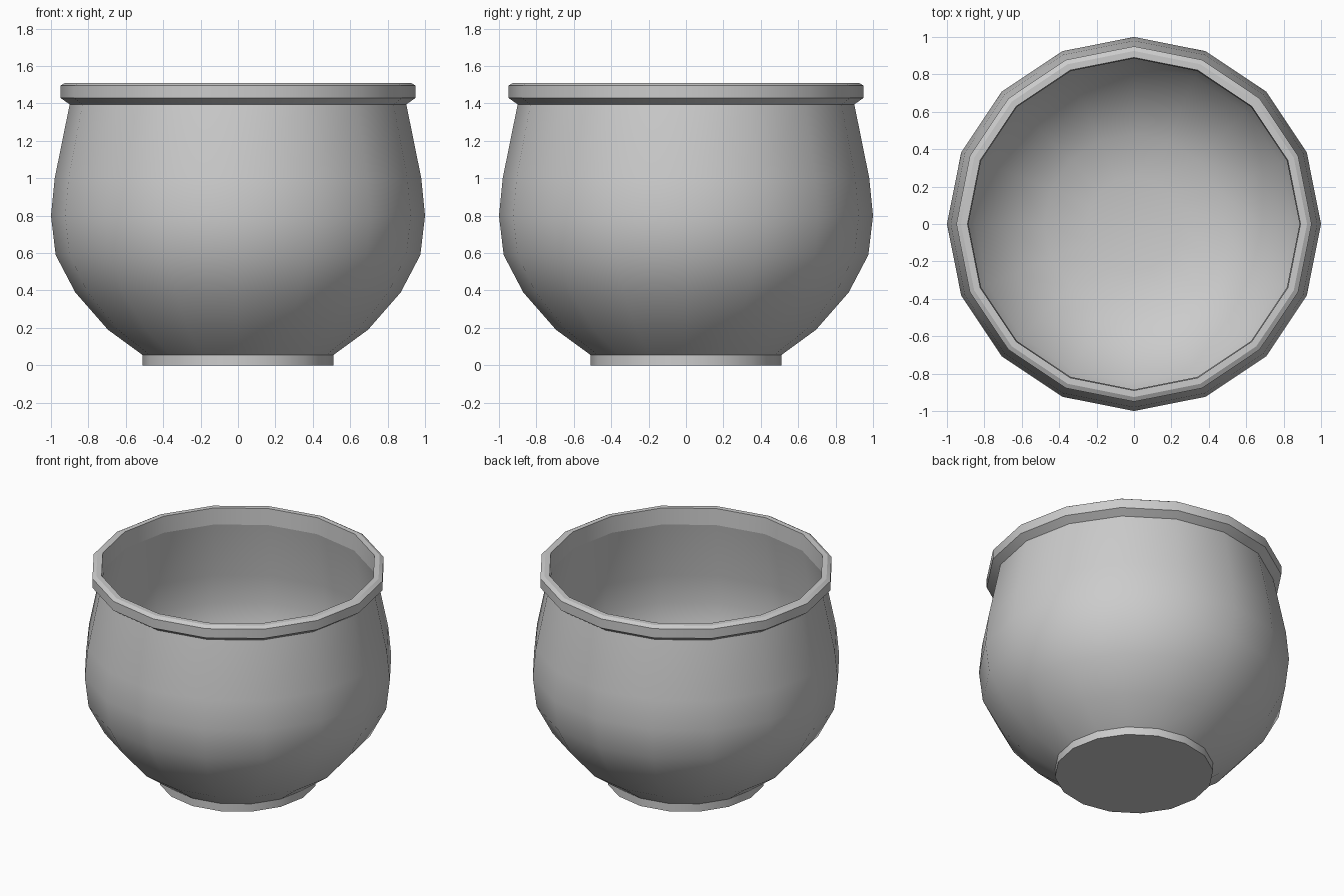
import bpy, bmesh
from math import cos, sin, tau, radians

if "Cube" in bpy.data.objects:
    bpy.data.objects.remove(bpy.data.objects["Cube"])

SIDES = 16


def lathe(name, profile):
    """Revolve an (r, z) profile around z; r = 0 becomes a pole."""
    bm = bmesh.new()
    rings = []
    for r, z in profile:
        if r == 0:
            rings.append([bm.verts.new((0, 0, z))] * SIDES)
        else:
            rings.append([bm.verts.new((r * cos(tau * i / SIDES), r * sin(tau * i / SIDES), z))
                          for i in range(SIDES)])
    for a, b in zip(rings, rings[1:]):
        for i in range(SIDES):
            j = (i + 1) % SIDES
            quad = list(dict.fromkeys((a[i], a[j], b[j], b[i])))
            bm.faces.new(quad)
    mesh = bpy.data.meshes.new(name)
    bm.to_mesh(mesh)
    bm.free()
    obj = bpy.data.objects.new(name, mesh)
    bpy.context.collection.objects.link(obj)
    bpy.ops.object.select_all(action='DESELECT')
    obj.select_set(True)
    bpy.context.view_layer.objects.active = obj
    bpy.ops.object.shade_smooth_by_angle(angle=radians(30))
    return obj


# Foot: flat base and short upright ring
lathe("foot", [(0, 0), (0.51, 0), (0.51, 0.055)])

# Outer wall of the bowl
lathe("outer_wall", [(0.51, 0.055), (0.695, 0.19), (0.87, 0.39), (0.975, 0.59),
                     (1.0, 0.80), (0.98, 1.0), (0.90, 1.395)])

# Rim: flared lip with a chamfered top edge
lathe("rim", [(0.90, 1.395), (0.95, 1.43), (0.95, 1.495), (0.925, 1.51),
              (0.89, 1.51), (0.885, 1.395)])

# Inner wall: rounded down to the middle of the floor
lathe("inner_wall", [(0.885, 1.395), (0.96, 1.0), (0.975, 0.80), (0.95, 0.60),
                     (0.85, 0.41), (0.68, 0.22), (0.48, 0.11), (0.25, 0.07), (0, 0.06)])
